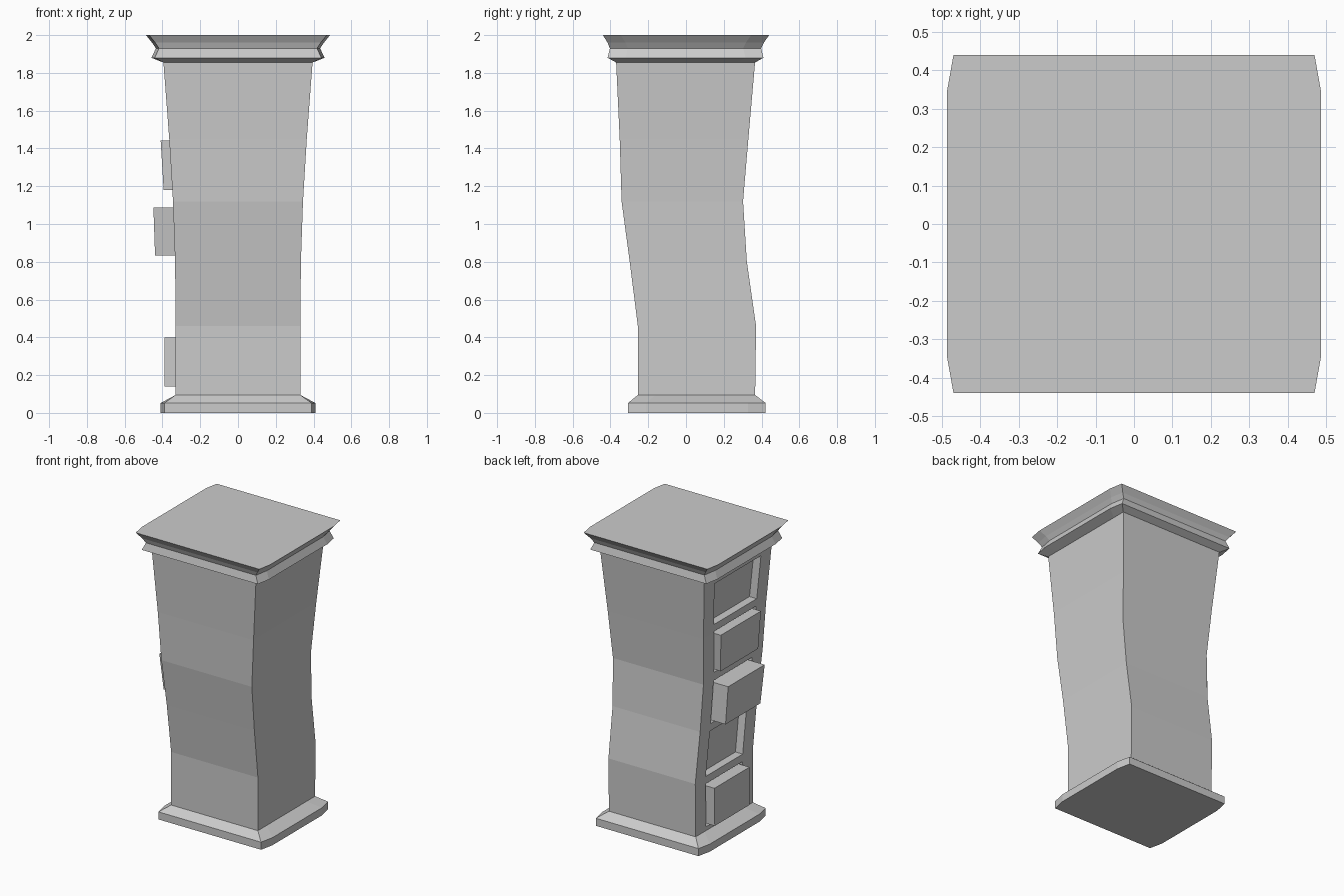
import bpy, bmesh

if "Cube" in bpy.data.objects:
    bpy.data.objects.remove(bpy.data.objects["Cube"])

# Body sections: z, half width in x, y min, y max
BODY = [(0.095, .33, -.255, .366), (0.46, .33, -.255, .371), (0.80, .333, -.298, .322),
        (1.12, .344, -.341, .302), (1.45, .364, -.351, .33), (1.86, .395, -.37, .366)]


def section(z):
    for a, b in zip(BODY, BODY[1:]):
        if z <= b[0] + 1e-6:
            t = (z - a[0]) / (b[0] - a[0])
            return tuple(p + (q - p) * t for p, q in zip(a, b))
    return BODY[-1]


def add_loft(bm, rings):
    rows = [[bm.verts.new(p) for p in ring] for ring in rings]
    n = len(rows[0])
    for lo, hi in zip(rows, rows[1:]):
        for i in range(n):
            j = (i + 1) % n
            bm.faces.new((lo[i], lo[j], hi[j], hi[i]))
    bm.faces.new(rows[0][::-1])
    bm.faces.new(rows[-1])


def make(name, *lofts):
    bm = bmesh.new()
    for rings in lofts:
        add_loft(bm, rings)
    bmesh.ops.recalc_face_normals(bm, faces=bm.faces[:])
    me = bpy.data.meshes.new(name)
    bm.to_mesh(me)
    bm.free()
    ob = bpy.data.objects.new(name, me)
    bpy.context.collection.objects.link(ob)
    return ob


def rect(x0, x1, y0, y1, z):
    return [(x0, y0, z), (x1, y0, z), (x1, y1, z), (x0, y1, z)]


# Moulding outline: slightly bowed on the two x sides
def bowed(z, hx, y0, y1, bow, inset=.095):
    c = hx - bow
    return [(-c, y0, z), (c, y0, z), (hx, y0 + inset, z), (hx, y1 - inset, z),
            (c, y1, z), (-c, y1, z), (-hx, y1 - inset, z), (-hx, y0 + inset, z)]


# Block that follows the drawer side (-x) of the curved body
def side_block(z0, z1, margin, inner, outer, bend=False):
    zs = [z0] + ([s[0] for s in BODY if z0 + .01 < s[0] < z1 - .01] if bend else []) + [z1]
    rings = []
    for z in zs:
        _, hx, y0, y1 = section(z)
        rings.append(rect(-hx - outer, -hx + inner, y0 + margin, y1 - margin, z))
    return rings


# Curved body with five drawer openings
body = make("curved_body", [rect(-h, h, a, b, z) for z, h, a, b in BODY])
slots = [(.14 + .347 * i, .40 + .347 * i) for i in range(5)]
slots[2] = (.833, 1.088)
cutter = make("opening_cutter",
              *[side_block(a - .018, b + .018, .112, .055, .05, True) for a, b in slots])
cutter.hide_render = True
mod = body.modifiers.new("openings", 'BOOLEAN')
mod.operation = 'DIFFERENCE'
mod.solver = 'EXACT'
mod.object = cutter
bpy.context.view_layer.objects.active = body
bpy.ops.object.modifier_apply(modifier="openings")
bpy.data.objects.remove(cutter)

# Drawers pulled out by different amounts (the other two stay recessed)
for i, pull in ((0, .06), (2, .105), (3, .046)):
    make(f"drawer_{i + 1}", side_block(*slots[i], .122, .055, pull))

# Base plinth
make("base", [bowed(0, .41, -.307, .422, .02), bowed(.052, .41, -.307, .422, .02),
              bowed(.095, .33, -.255, .366, 0)])

# Crown moulding and top
make("crown", [bowed(1.855, .395, -.37, .366, 0), bowed(1.88, .458, -.415, .41, .017),
               bowed(1.93, .435, -.403, .398, .017), bowed(1.96, .455, -.415, .412, .017),
               bowed(2.0, .487, -.44, .44, .017)])
